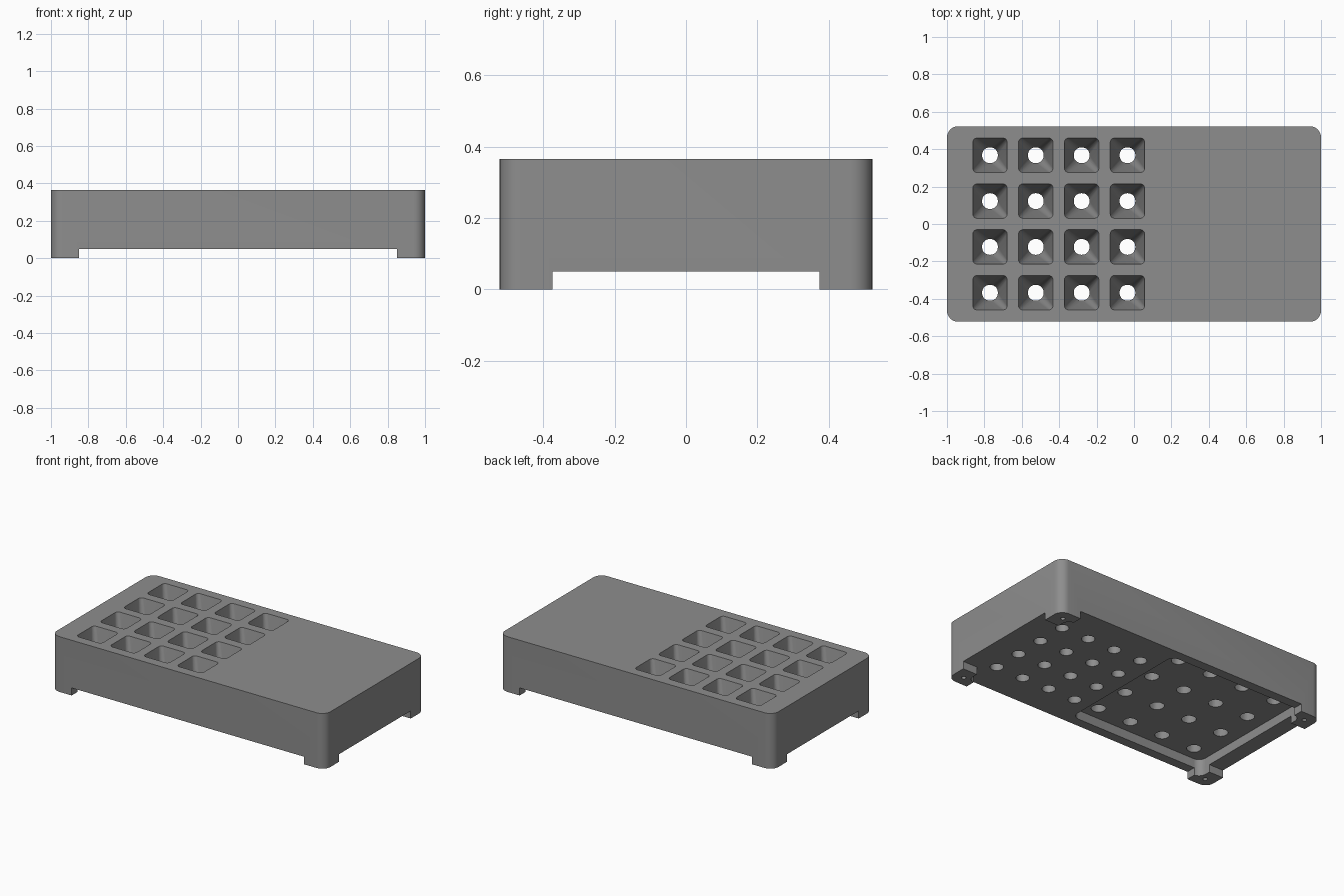
import bpy, bmesh, math

if "Cube" in bpy.data.objects:
    bpy.data.objects.remove(bpy.data.objects["Cube"], do_unlink=True)

TOP, BELLY, RECESS = 0.365, 0.05, 0.11   # heights of the main faces

grey = bpy.data.materials.new("plain grey")
grey.use_nodes = True
COLOUR = (0.27, 0.27, 0.27, 1)
grey.diffuse_color = COLOUR
grey.node_tree.nodes["Principled BSDF"].inputs["Base Color"].default_value = COLOUR


def ring(cx, cy, hx, hy, r, z, steps=8):
    """Rounded rectangle; a circle when hx = hy = r."""
    pts = set()
    for sx, sy, start in ((1, 1, 0), (-1, 1, 1), (-1, -1, 2), (1, -1, 3)):
        for k in range(steps + 1):
            a = (start + k / steps) * math.pi / 2
            pts.add((round(cx + sx * (hx - r) + r * math.cos(a), 5),
                     round(cy + sy * (hy - r) + r * math.sin(a), 5), z))
    return pts


def solids(name, shapes):
    """One mesh object made of separate convex solids."""
    bm = bmesh.new()
    for pts in shapes:
        part = bmesh.new()
        for p in sorted(pts):
            part.verts.new(p)
        bmesh.ops.convex_hull(part, input=part.verts)
        bmesh.ops.dissolve_limit(part, angle_limit=0.001, verts=part.verts, edges=part.edges)
        bmesh.ops.recalc_face_normals(part, faces=part.faces)
        tmp = bpy.data.meshes.new("part")
        part.to_mesh(tmp)
        part.free()
        bm.from_mesh(tmp)
        bpy.data.meshes.remove(tmp)
    mesh = bpy.data.meshes.new(name)
    bm.to_mesh(mesh)
    bm.free()
    mesh.materials.append(grey)
    ob = bpy.data.objects.new(name, mesh)
    bpy.context.collection.objects.link(ob)
    return ob


def prism(cx, cy, hx, hy, r, z0, z1):
    return ring(cx, cy, hx, hy, r, z0) | ring(cx, cy, hx, hy, r, z1)


def box(hx, hy, z0, z1):
    return {(sx * hx, sy * hy, z) for sx in (-1, 1) for sy in (-1, 1) for z in (z0, z1)}


def grid(cx, pitch):
    offsets = [(i - 1.5) * pitch for i in range(4)]
    return [(cx + x, y) for x in offsets for y in offsets]


# Main block with rounded upright corners
body = solids("tray_body", [prism(0, 0, 1, 0.5225, 0.06, 0, TOP)])

cutters = [
    # Gaps between the corner feet, along both directions
    solids("long_gap_cutter", [box(0.85, 0.7, -0.1, BELLY)]),
    solids("short_gap_cutter", [box(1.2, 0.375, -0.1, BELLY)]),
    # Rounded seat that hollows the inside of the feet
    solids("seat_cutter", [prism(0, 0, 0.895, 0.46, 0.05, -0.1, BELLY)]),
    # Deeper recess under the pockets
    solids("recess_cutter", [prism(-0.4025, 0, 0.4925, 0.46, 0.05, -0.1, RECESS)]),
    # Square pockets narrowing to round drain holes
    solids("pocket_cutter", [ring(x, y, 0.094, 0.094, 0.022, TOP + 0.01)
                             | ring(x, y, 0.04, 0.04, 0.04, RECESS - 0.01)
                             for x, y in grid(-0.4025, 0.245)]),
    # Blind holes under the plain half
    solids("blind_hole_cutter", [prism(x, y, 0.04, 0.04, 0.04, 0, 0.2)
                                 for x, y in grid(0.505, 0.2)]),
    # Screw holes in the feet
    solids("screw_hole_cutter", [prism(sx * 0.93, sy * 0.455, 0.014, 0.014, 0.014, -0.1, 0.15)
                                 for sx in (-1, 1) for sy in (-1, 1)]),
]

bpy.ops.object.select_all(action="DESELECT")
body.select_set(True)
bpy.context.view_layer.objects.active = body
for cutter in cutters:
    cutter.hide_render = True
    mod = body.modifiers.new(cutter.name, "BOOLEAN")
    mod.operation, mod.solver, mod.object = "DIFFERENCE", "EXACT", cutter
    bpy.ops.object.modifier_apply(modifier=mod.name)
for cutter in cutters:
    bpy.data.objects.remove(cutter, do_unlink=True)

bpy.ops.object.shade_smooth_by_angle(angle=math.radians(30))
